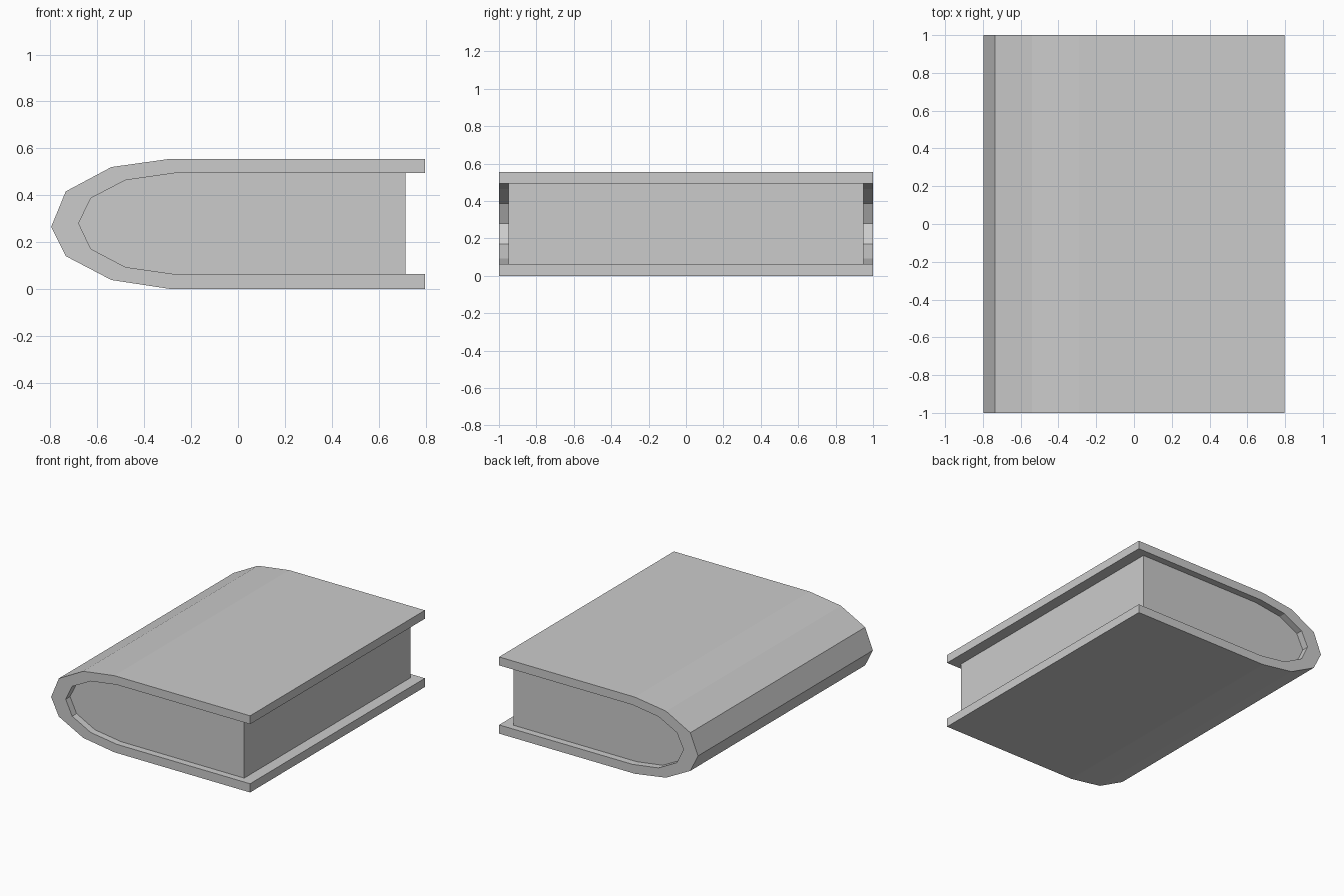
import bpy
import bmesh

if "Cube" in bpy.data.objects:
    bpy.data.objects.remove(bpy.data.objects["Cube"], do_unlink=True)

grey = bpy.data.materials.new("plain grey")
grey.use_nodes = True
grey.diffuse_color = (0.6, 0.6, 0.6, 1)
grey.node_tree.nodes["Principled BSDF"].inputs["Base Color"].default_value = (0.6, 0.6, 0.6, 1)


def extrude_profile(name, points, half_length):
    """Extrude an x-z outline along y, centred on y = 0."""
    bm = bmesh.new()
    face = bm.faces.new([bm.verts.new((x, -half_length, z)) for x, z in points])
    result = bmesh.ops.extrude_face_region(bm, geom=[face], use_keep_orig=True)
    verts = [v for v in result["geom"] if isinstance(v, bmesh.types.BMVert)]
    bmesh.ops.translate(bm, verts=verts, vec=(0, 2 * half_length, 0))
    bmesh.ops.recalc_face_normals(bm, faces=bm.faces)
    mesh = bpy.data.meshes.new(name)
    bm.to_mesh(mesh)
    bm.free()
    mesh.materials.append(grey)
    obj = bpy.data.objects.new(name, mesh)
    bpy.context.collection.objects.link(obj)
    return obj


# Faceted spine curves, top to bottom
outer = [(-0.29, 0.555), (-0.54, 0.52), (-0.735, 0.416), (-0.797, 0.265),
         (-0.735, 0.14), (-0.54, 0.038), (-0.29, 0)]
inner = [(-0.27, 0.494), (-0.48, 0.464), (-0.628, 0.387), (-0.68, 0.28),
         (-0.628, 0.171), (-0.48, 0.093), (-0.27, 0.063)]

# Cover: both boards and the rounded spine in one wrap
edge = 0.797
cover_outline = ([(edge, 0.555)] + outer + [(edge, 0), (edge, 0.063)]
                 + inner[::-1] + [(edge, 0.494)])
extrude_profile("cover", cover_outline, 1.0)

# Page block: fills the wrap, set back from the cover edges
extrude_profile("page_block", [(0.715, 0.494)] + inner + [(0.715, 0.063)], 0.95)
